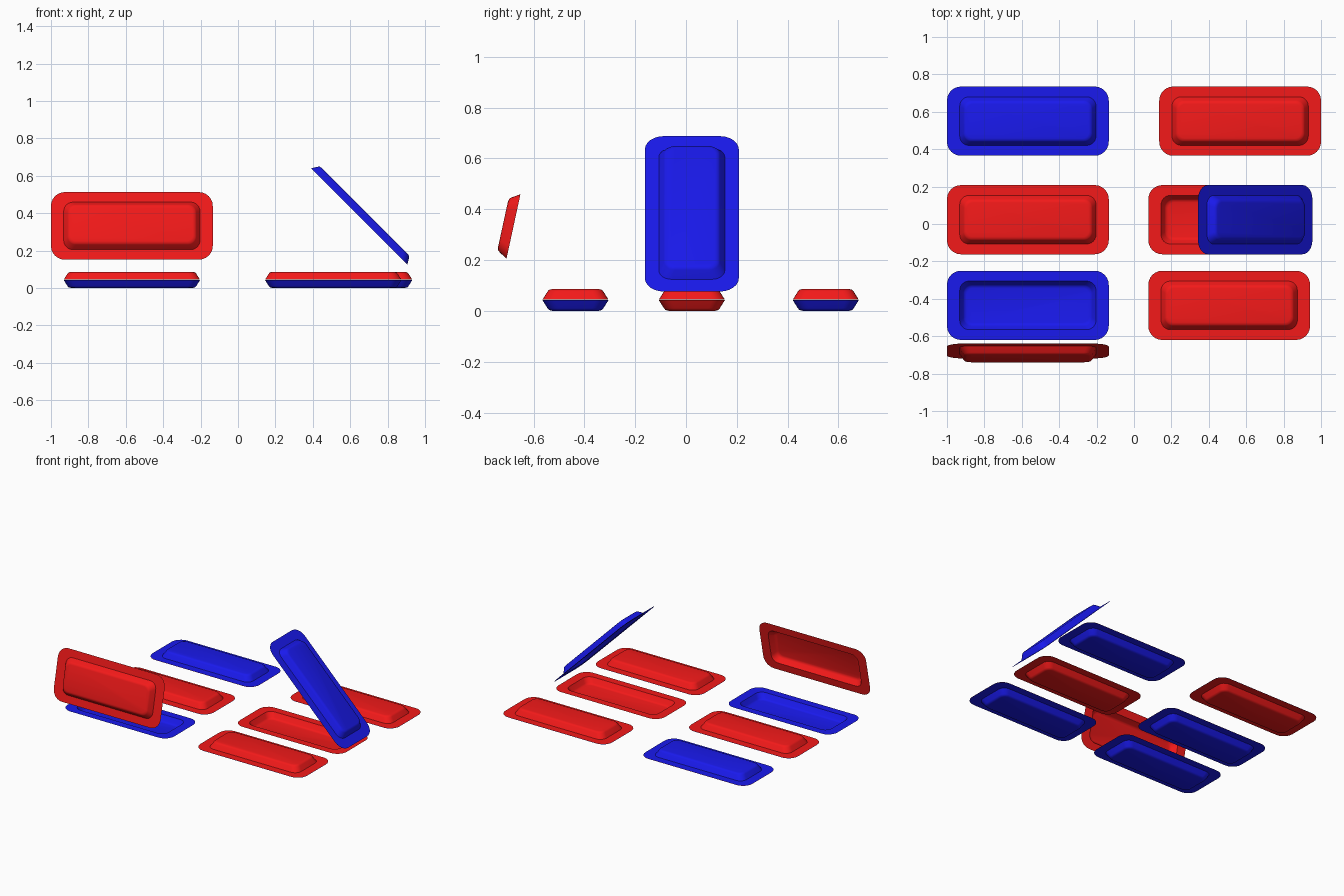
import bpy, bmesh, math

if "Cube" in bpy.data.objects:
    bpy.data.objects.remove(bpy.data.objects["Cube"])

HX, HY, DEPTH = 0.4325, 0.185, 0.042     # flange half sizes, shell depth
REST_Z, GAP = 0.0435, 0.0005             # height of the seam between shells


def material(name, color):
    m = bpy.data.materials.new(name)
    m.diffuse_color = color
    m.use_nodes = True
    m.node_tree.nodes["Principled BSDF"].inputs["Base Color"].default_value = m.diffuse_color
    return m


RED = material("red", (0.9, 0.01, 0.01, 1))
BLUE = material("blue", (0.01, 0.01, 0.85, 1))


def rounded_rect(hx, hy, r, seg=6):
    pts = []
    for k, (sx, sy) in enumerate([(1, 1), (-1, 1), (-1, -1), (1, -1)]):
        for i in range(seg + 1):
            a = (k + i / seg) * math.pi / 2
            pts.append((sx * (hx - r) + r * math.cos(a), sy * (hy - r) + r * math.sin(a)))
    return pts


def shell_mesh(name, mat):
    # flange edge, wall foot, wall top, rounded shoulder: (half x, half y, radius, z)
    bx, by = HX - 0.068, HY - 0.055
    rings = [(HX, HY, 0.075, 0), (bx, by, 0.05, 0),
             (bx - 0.02, by - 0.02, 0.044, 0.032), (bx - 0.026, by - 0.026, 0.04, 0.039),
             (bx - 0.038, by - 0.038, 0.034, DEPTH)]
    bm = bmesh.new()
    loops = [[bm.verts.new((x, y, z)) for x, y in rounded_rect(hx, hy, r)]
             for hx, hy, r, z in rings]
    n = len(loops[0])
    for a, b in zip(loops, loops[1:]):
        for i in range(n):
            j = (i + 1) % n
            bm.faces.new((a[i], a[j], b[j], b[i]))
    bm.faces.new(loops[-1])
    me = bpy.data.meshes.new(name)
    bm.to_mesh(me)
    bm.free()
    me.materials.append(mat)
    return me


MESH = {"red": shell_mesh("red_shell", RED), "blue": shell_mesh("blue_shell", BLUE)}


def place(name, color, loc, rot=(0, 0, 0)):
    ob = bpy.data.objects.new(name, MESH[color].copy())
    bpy.context.collection.objects.link(ob)
    ob.location, ob.rotation_euler = loc, rot
    bpy.ops.object.select_all(action='DESELECT')
    ob.select_set(True)
    bpy.context.view_layer.objects.active = ob
    bpy.ops.object.shade_smooth_by_angle(angle=math.radians(40))


# capsules: name, x, y, base colour, closed lid colour (None = lid lifted off)
capsules = [
    ("back_left", -0.5675, 0.55, "red", "blue"),
    ("middle_left", -0.5675, 0.023, "blue", "red"),
    ("front_left", -0.5675, -0.435, "blue", None),
    ("back_right", 0.5675, 0.55, "blue", "red"),
    ("middle_right", 0.509, 0.023, "red", None),
    ("front_right", 0.509, -0.435, "blue", "red"),
]
for name, x, y, base, lid in capsules:
    place(name + "_base", base, (x, y, REST_Z - 2 * GAP), (math.pi, 0, 0))
    if lid:
        place(name + "_lid", lid, (x, y, REST_Z + GAP))

# lids lifted open
place("front_left_open_lid", "red", (-0.5675, -0.679, 0.332), (math.radians(77.75), 0, 0))
place("middle_right_open_lid", "blue", (0.648, 0.023, 0.382), (0, math.radians(45), 0))
